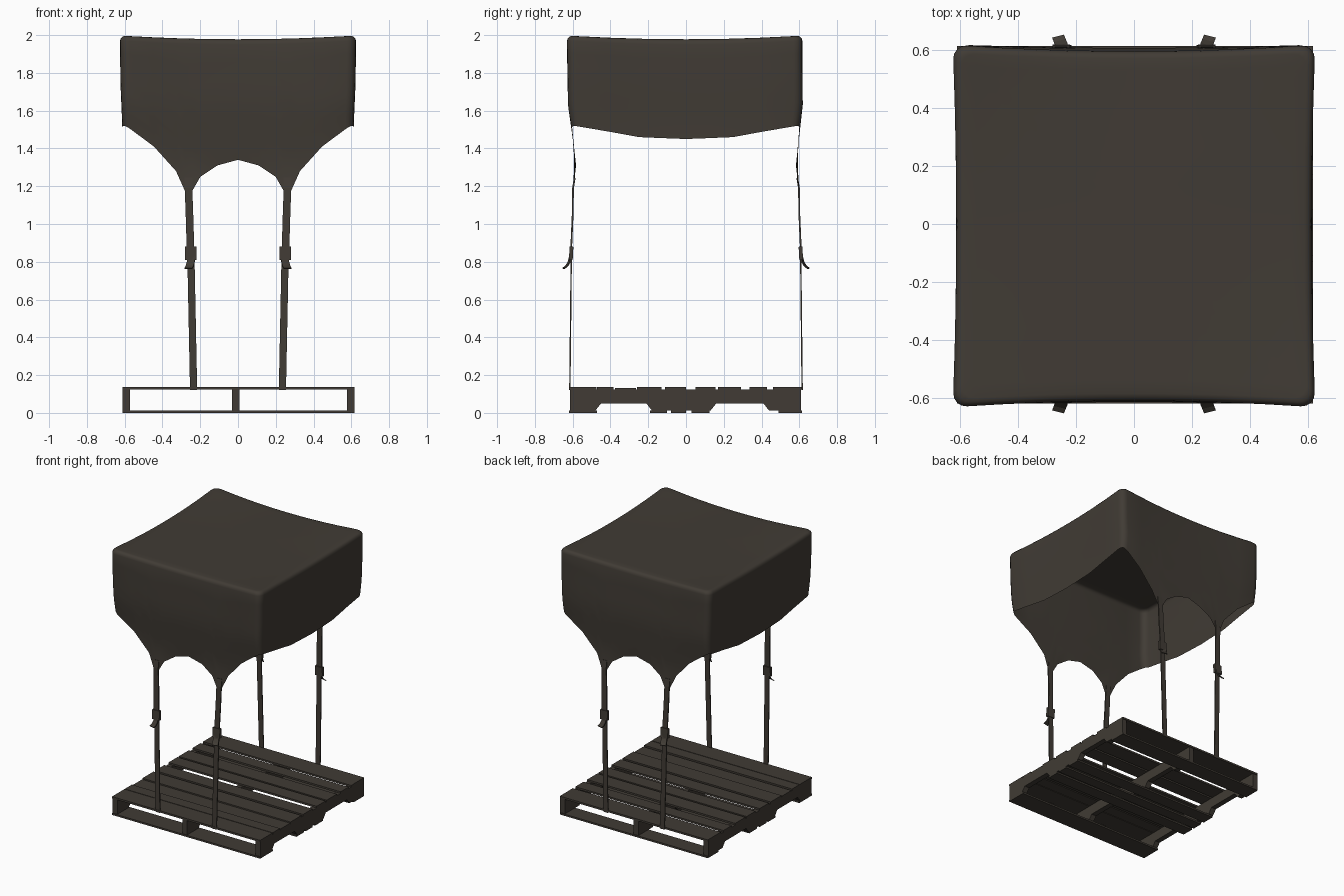
import bpy, bmesh, math
from mathutils import Vector

cube = bpy.data.objects.get("Cube")
if cube:
    bpy.data.objects.remove(cube, do_unlink=True)

brown = bpy.data.materials.new("dark_brown")
brown.use_nodes = True
COLOR = (0.052, 0.044, 0.035, 1)
brown.diffuse_color = COLOR
brown.node_tree.nodes["Principled BSDF"].inputs["Base Color"].default_value = COLOR


def finish(name, bm, smooth=False):
    mesh = bpy.data.meshes.new(name)
    bm.to_mesh(mesh)
    bm.free()
    mesh.materials.append(brown)
    ob = bpy.data.objects.new(name, mesh)
    bpy.context.collection.objects.link(ob)
    if smooth:
        bpy.ops.object.select_all(action="DESELECT")
        ob.select_set(True)
        bpy.context.view_layer.objects.active = ob
        bpy.ops.object.shade_smooth_by_angle(angle=math.radians(50))
    return ob


def box(name, x0, x1, y0, y1, z0, z1):
    bm = bmesh.new()
    bmesh.ops.create_cube(bm, size=1)
    for v in bm.verts:
        v.co = ((x0 + x1) / 2 + v.co.x * (x1 - x0),
                (y0 + y1) / 2 + v.co.y * (y1 - y0),
                (z0 + z1) / 2 + v.co.z * (z1 - z0))
    return finish(name, bm)


def lerp(points, t):
    if t <= points[0][0]:
        return points[0][1]
    for (a, va), (b, vb) in zip(points, points[1:]):
        if t <= b:
            return va + (vb - va) * (t - a) / (b - a)
    return points[-1][1]


# Pallet stringers with fork notches
side = [(-0.615, 0.012), (-0.48, 0.012), (-0.45, 0.05), (-0.21, 0.05), (-0.18, 0.012),
        (0.13, 0.012), (0.16, 0.05), (0.41, 0.05), (0.44, 0.012), (0.61, 0.012),
        (0.61, 0.125), (-0.615, 0.125)]
for name, x in (("right", -0.592), ("middle", -0.012), ("left", 0.598)):
    bm = bmesh.new()
    face = bm.faces.new([bm.verts.new((x - 0.02, y, z)) for y, z in side])
    ext = bmesh.ops.extrude_face_region(bm, geom=[face])
    bmesh.ops.translate(bm, vec=(0.04, 0, 0),
                        verts=[g for g in ext["geom"] if isinstance(g, bmesh.types.BMVert)])
    bmesh.ops.recalc_face_normals(bm, faces=bm.faces)
    finish(name + "_stringer", bm)

# Pallet deck boards
top_boards = [(-0.62, -0.475), (-0.47, -0.385), (-0.375, -0.265), (-0.26, -0.13),
              (-0.11, 0.0), (0.05, 0.155), (0.17, 0.29), (0.335, 0.43), (0.46, 0.615)]
for i, (a, b) in enumerate(top_boards):
    box(f"top_board_{i + 1}", -0.612, 0.618, a, b, 0.124, 0.131 if i == 2 else 0.138)
bottom_boards = [(-0.62, -0.47), (-0.19, -0.1), (-0.08, 0.0), (0.03, 0.125), (0.49, 0.615)]
for i, (a, b) in enumerate(bottom_boards):
    box(f"bottom_board_{i + 1}", -0.612, 0.618, a, b, 0, 0.013)

# Canopy: rings from the top centre out over the rim and down to a scalloped hem
HALF, R = 0.627, 0.05
scallop = [(0, 1.34), (0.11, 1.31), (0.2, 1.25), (0.24, 1.18), (0.28, 1.17),
           (0.33, 1.28), (0.45, 1.41), (0.577, 1.50), (0.61, 1.52)]
valance = [(0, 1.45), (0.13, 1.455), (0.25, 1.46), (0.42, 1.49), (0.577, 1.515), (0.61, 1.52)]
flap_in = [(1.2, 0.03), (1.31, 0.045), (1.52, 0.02), (1.62, 0.004), (2.0, 0)]
side_in = [(1.45, 0.014), (1.52, 0.014), (1.75, 0.003), (2.0, 0)]


def edge(profile):
    xs = [p[0] for p in profile[:-1]]
    return [-x for x in reversed(xs[1:])] + xs


outline = []
for k in range(4):
    ang = k * math.pi / 2
    pts = [(x, -HALF) for x in edge(valance if k % 2 else scallop)]
    c = HALF - R
    pts += [(c + R * math.sin(a), -c - R * math.cos(a))
            for a in (math.pi / 8, math.pi / 4, 3 * math.pi / 8)]
    for x, y in pts:
        outline.append((x * math.cos(ang) - y * math.sin(ang),
                        x * math.sin(ang) + y * math.cos(ang)))


def crown(x, y):
    u, v = min(1, abs(x) / HALF), min(1, abs(y) / HALF)
    return 1.978 + 0.022 * (u * v) ** 2


def place(x, y, z):
    u, v = x / HALF, y / HALF
    fade = max(0, min(1, (z - 1.4) / 0.5))
    px = lerp(side_in, z) + 0.012 * fade * (1 - v * v)
    py = lerp(flap_in, z) + 0.022 * fade * (1 - u * u)
    return (x - px * u ** 3, y - py * v ** 3 - 0.007 * abs(v) * fade, z)


def hem(x, y):
    if abs(y) >= abs(x):
        return lerp(scallop, abs(x))
    return lerp(valance, abs(y))


bm = bmesh.new()
rings = []
for s in (0.2, 0.4, 0.6, 0.75, 0.88, 0.955):
    rings.append([place(x * s, y * s, crown(x * s, y * s)) for x, y in outline])
for a in (30, 60, 90):
    a = math.radians(a)
    s, drop = 0.955 + 0.045 * math.sin(a), 0.028 * (1 - math.cos(a))
    rings.append([place(x * s, y * s, crown(x, y) - drop) for x, y in outline])
for t in (0.15, 0.3, 0.45, 0.6, 0.72, 0.85, 1):
    ring = []
    for x, y in outline:
        top = crown(x, y) - 0.028
        ring.append(place(x, y, top + (hem(x, y) - top) * t))
    rings.append(ring)
rows = [[bm.verts.new(p) for p in ring] for ring in rings]
n = len(outline)
centre = bm.verts.new((0, 0, 1.978))
for i in range(n):
    j = (i + 1) % n
    bm.faces.new((centre, rows[0][i], rows[0][j]))
    for a, b in zip(rows, rows[1:]):
        bm.faces.new((a[i], b[i], b[j], a[j]))
bmesh.ops.recalc_face_normals(bm, faces=bm.faces)
finish("canopy", bm, smooth=True)


def ribbon(name, path, width, thick, sx, sy, twist=0):
    """Flat strap following (x, y, z) points, mirrored by sx and sy."""
    bm = bmesh.new()
    rows = []
    for i, p in enumerate(path):
        p = Vector(p)
        d = (Vector(path[min(i + 1, len(path) - 1)]) - Vector(path[max(i - 1, 0)])).normalized()
        across = Vector((1, twist, 0)).normalized() * width / 2
        out = across.cross(d).normalized() * thick / 2
        rows.append([bm.verts.new(((q.x) * sx, q.y * sy, q.z)) for q in
                     (p - across - out, p + across - out, p + across + out, p - across + out)])
    for a, b in zip(rows, rows[1:]):
        for k in range(4):
            bm.faces.new((a[k], a[(k + 1) % 4], b[(k + 1) % 4], b[k]))
    bm.faces.new(rows[0])
    bm.faces.new(rows[-1])
    bmesh.ops.recalc_face_normals(bm, faces=bm.faces)
    finish(name, bm)


# Four tie-down straps, each with a buckle and a loose tail
for sy, end in ((1, "front"), (-1, "back")):
    for sx, hand in ((1, "left"), (-1, "right")):
        tag = f"{end}_{hand}_"
        ribbon(tag + "strap_upper", [(0.262, -0.589, 1.245), (0.262, -0.598, 1.19),
               (0.257, -0.6, 1.05), (0.25, -0.61, 0.82)], 0.04, 0.009, sx, sy)
        ribbon(tag + "strap_lower", [(0.25, -0.607, 0.86), (0.235, -0.615, 0.12)],
               0.038, 0.007, sx, sy)
        ribbon(tag + "buckle", [(0.251, -0.606, 0.88), (0.251, -0.61, 0.81)],
               0.06, 0.02, sx, sy)
        ribbon(tag + "tail", [(0.25, -0.611, 0.83), (0.25, -0.618, 0.8), (0.256, -0.632, 0.777),
               (0.262, -0.648, 0.765)], 0.042, 0.006, sx, sy, 0.25)
